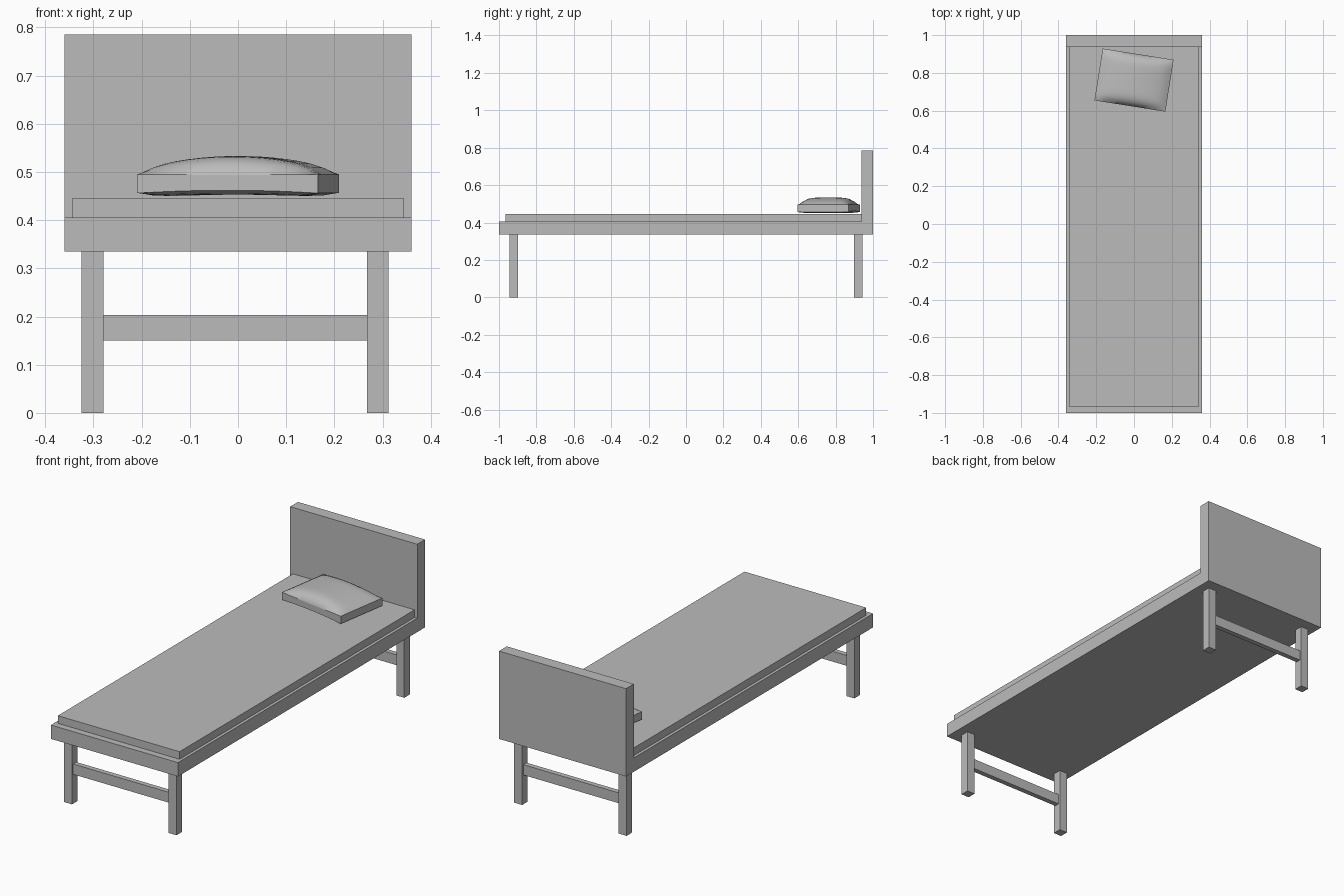
import bpy
import bmesh
from math import radians
from mathutils import Matrix

if "Cube" in bpy.data.objects:
    bpy.data.objects.remove(bpy.data.objects["Cube"], do_unlink=True)

GREY = (0.5, 0.5, 0.5, 1)
grey = bpy.data.materials.new("plain grey")
grey.use_nodes = True
grey.diffuse_color = GREY
grey.node_tree.nodes["Principled BSDF"].inputs["Base Color"].default_value = GREY


def add_object(name, bm):
    bmesh.ops.recalc_face_normals(bm, faces=bm.faces)
    mesh = bpy.data.meshes.new(name)
    bm.to_mesh(mesh)
    bm.free()
    mesh.materials.append(grey)
    obj = bpy.data.objects.new(name, mesh)
    bpy.context.collection.objects.link(obj)
    return obj


def box(name, low, high):
    bm = bmesh.new()
    bmesh.ops.create_cube(bm, size=1)
    for v in bm.verts:
        v.co = [a + (c + 0.5) * (b - a) for a, b, c in zip(low, high, v.co)]
    return add_object(name, bm)


# Bed base and headboard, one L-shaped side profile extruded across the width
W = 0.36
profile = [(-1, 0.335), (1, 0.335), (1, 0.785), (0.937, 0.785), (0.937, 0.406), (-1, 0.406)]
bm = bmesh.new()
side = bm.faces.new([bm.verts.new((-W, y, z)) for y, z in profile])
extruded = bmesh.ops.extrude_face_region(bm, geom=[side])["geom"]
bmesh.ops.translate(bm, vec=(2 * W, 0, 0),
                    verts=[g for g in extruded if isinstance(g, bmesh.types.BMVert)])
add_object("base_and_headboard", bm)

# Mattress
box("mattress", (-0.345, -0.966, 0.406), (0.345, 0.937, 0.445))

# Legs and cross rails, set very slightly towards the right
LEG = 0.0225
LEG_X = {"right": -0.302, "left": 0.290}
for end, y in (("front", -0.922), ("back", 0.922)):
    for hand, x in LEG_X.items():
        box(f"{end}_{hand}_leg", (x - LEG, y - LEG, 0), (x + LEG, y + LEG, 0.335))
    box(f"{end}_rail", (LEG_X["right"] + LEG, y - 0.013, 0.15),
        (LEG_X["left"] - LEG, y + 0.013, 0.203))

# Pillow: a subdivided slab with a domed top and a slightly arched underside
bm = bmesh.new()
bmesh.ops.create_cube(bm, size=2)
bmesh.ops.subdivide_edges(bm, edges=bm.edges, cuts=15, use_grid_fill=True)
for v in bm.verts:
    u, w, t = v.co
    rim = (1 - u ** 8) * (1 - w ** 8)
    top = 0.495 + 0.012 * rim + 0.026 * (1 - u * u) * (1 - w ** 6)
    bottom = 0.456 - 0.009 * rim + 0.006 * (1 - u * u)
    v.co = (u * 0.19, w * 0.139, bottom + (t + 1) / 2 * (top - bottom))
bm.transform(Matrix.Translation((0, 0.762, 0)) @ Matrix.Rotation(radians(-9), 4, "Z"))
pillow = add_object("pillow", bm)
bpy.ops.object.select_all(action="DESELECT")
pillow.select_set(True)
bpy.context.view_layer.objects.active = pillow
bpy.ops.object.shade_smooth_by_angle(angle=radians(40))
